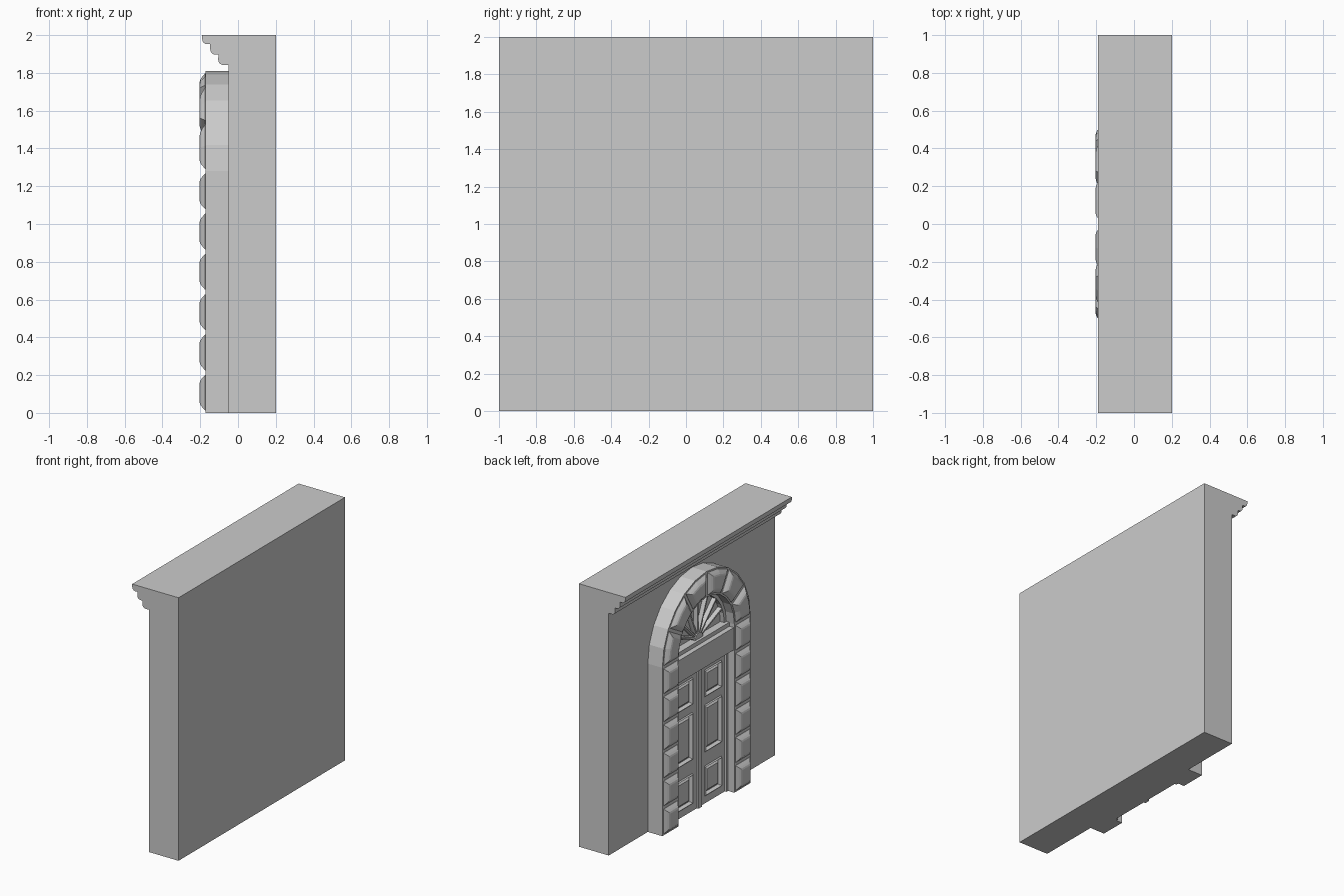
import bpy, bmesh, math

cube = bpy.data.objects.get("Cube")
if cube:
    bpy.data.objects.remove(cube, do_unlink=True)

stone = bpy.data.materials.new("plain_grey_stone")
stone.use_nodes = True
stone.diffuse_color = (0.6, 0.6, 0.6, 1)
stone.node_tree.nodes["Principled BSDF"].inputs["Base Color"].default_value = (0.6, 0.6, 0.6, 1)

WALL = -0.05       # wall face
FACE = -0.172      # surround face
DOOR = -0.105      # door face
INNER, OUTER, SPRING = 0.335, 0.53, 1.28


def finish(name, bm, recalc=True):
    if recalc:
        bmesh.ops.recalc_face_normals(bm, faces=bm.faces)
    mesh = bpy.data.meshes.new(name)
    bm.to_mesh(mesh)
    bm.free()
    mesh.materials.append(stone)
    obj = bpy.data.objects.new(name, mesh)
    bpy.context.collection.objects.link(obj)
    return obj


def loft(name, loops):
    """Join equal point loops into a closed solid."""
    bm = bmesh.new()
    rings = [[bm.verts.new(p) for p in loop] for loop in loops]
    n = len(rings[0])
    for a, b in zip(rings, rings[1:]):
        for i in range(n):
            j = (i + 1) % n
            bm.faces.new((a[i], a[j], b[j], b[i]))
    bm.faces.new(rings[0])
    bm.faces.new(rings[-1])
    return finish(name, bm)


def slab(name, outline, back, front):
    return loft(name, [[(x, y, z) for y, z in outline] for x in (back, front)])


def rect(y0, y1, z0, z1, d=0):
    return [(y0 + d, z0 + d), (y1 - d, z0 + d), (y1 - d, z1 - d), (y0 + d, z1 - d)]


def arc(r, a0, a1, n):
    return [(r * math.cos(a0 + (a1 - a0) * i / n), SPRING + r * math.sin(a0 + (a1 - a0) * i / n))
            for i in range(n + 1)]


def sector(r0, r1, a0, a1, n, d=0):
    r0, r1 = r0 + d, r1 - d
    return arc(r1, a0 + d / r1, a1 - d / r1, n) + arc(r0, a1 - d / r0, a0 + d / r0, n)


# Cushion profile of a rusticated block: (inset, rise)
CUSHION = [(0.012, -0.005), (0.012, 0.002), (0.03, 0.018), (0.042, 0.027), (0.054, 0.031)]


def cushion(name, outline):
    loft(name, [[(FACE - rise, y, z) for y, z in outline(d)] for d, rise in CUSHION])


# Wall and stepped cornice in one profile
profile = [(0.2, 0), (0.2, 2), (-0.19, 2)]
for x, z in [(-0.19, 1.98), (-0.147, 1.925), (-0.105, 1.87)]:
    for k in range(5):
        a = math.radians(90 * k / 4)
        profile.append((x + 0.026 * (1 - math.cos(a)), z - 0.028 * math.sin(a)))
    profile.append((x + 0.043, z - 0.028))
profile[-1] = (WALL, profile[-1][1])
profile.append((WALL, 0))
loft("wall_with_cornice", [[(x, y, z) for x, z in profile] for y in (-1, 1)])

# Jambs with six cushioned blocks each, plus slim inner casing
for side, s in (("left", -1), ("right", 1)):
    y0, y1 = sorted((s * INNER, s * OUTER))
    slab(side + "_jamb", rect(y0, y1, 0, SPRING), WALL, FACE)
    c0, c1 = sorted((s * 0.315, s * INNER))
    slab(side + "_casing", rect(c0, c1, 0, 1.085), WALL, -0.12)
    step = SPRING / 6
    for i in range(6):
        cushion(f"{side}_block_{i + 1}",
                lambda d, i=i: rect(y0, y1, i * step, (i + 1) * step, d))

# Arch with six cushioned wedge stones
slab("arch", sector(INNER, OUTER, 0, math.pi, 12), WALL, FACE)
for i in range(6):
    a = math.pi / 6
    cushion(f"arch_stone_{i + 1}",
            lambda d, i=i: sector(INNER, OUTER, i * a, (i + 1) * a, 2, d))

# Transom beam with a set-back top ledge
slab("transom", rect(-INNER, INNER, 1.085, 1.255), WALL, -0.168)
slab("transom_ledge", rect(-INNER, INNER, 1.255, 1.285), WALL, -0.13)

# Fanlight: backing, rim, hub and radiating bars
slab("fanlight_pane", arc(INNER, 0, math.pi, 12), WALL, -0.072)
slab("fanlight_rim", sector(0.31, INNER, 0, math.pi, 12), WALL, -0.105)
slab("fanlight_hub", arc(0.05, 0, math.pi, 8), WALL, -0.11)
for i in range(1, 8):
    a = math.pi * i / 8
    c, s = math.cos(a), math.sin(a)

    def bar(w):
        return [(r * c - t * s, SPRING + r * s + t * c)
                for r, t in ((0.03, -w), (0.32, -w), (0.32, w), (0.03, w))]
    loft(f"fanlight_bar_{i}", [[(x, y, z) for y, z in bar(w)]
                               for x, w in ((WALL, 0.012), (-0.09, 0.012), (-0.102, 0.006))])


# Door leaves: three sunk and fielded panels each
def leaf(name, ys):
    zs = [0, 0.055, 0.285, 0.39, 0.75, 0.81, 1.015, 1.09]
    bm = bmesh.new()
    grid = [[bm.verts.new((DOOR, y, z)) for z in zs] for y in ys]
    panels = []
    for i in range(3):
        for j in range(len(zs) - 1):
            f = bm.faces.new((grid[i][j], grid[i][j + 1], grid[i + 1][j + 1], grid[i + 1][j]))
            if i == 1 and j % 2:
                panels.append(f)
    rim = [e for e in bm.edges if e.is_boundary]
    bm.normal_update()
    for thickness, depth in ((0.012, 0.008), (0.012, -0.026), (0.006, 0), (0.022, 0.014)):
        bmesh.ops.inset_individual(bm, faces=panels, thickness=thickness, depth=depth)
    out = bmesh.ops.extrude_edge_only(bm, edges=rim)
    for v in out["geom"]:
        if isinstance(v, bmesh.types.BMVert):
            v.co.x = WALL
    finish(name, bm)


leaf("right_door_leaf", [0, 0.07, 0.277, 0.335])
leaf("left_door_leaf", [-0.335, -0.277, -0.07, 0])
slab("door_meeting_strip", rect(-0.02, 0.02, 0, 1.085), WALL, -0.12)
